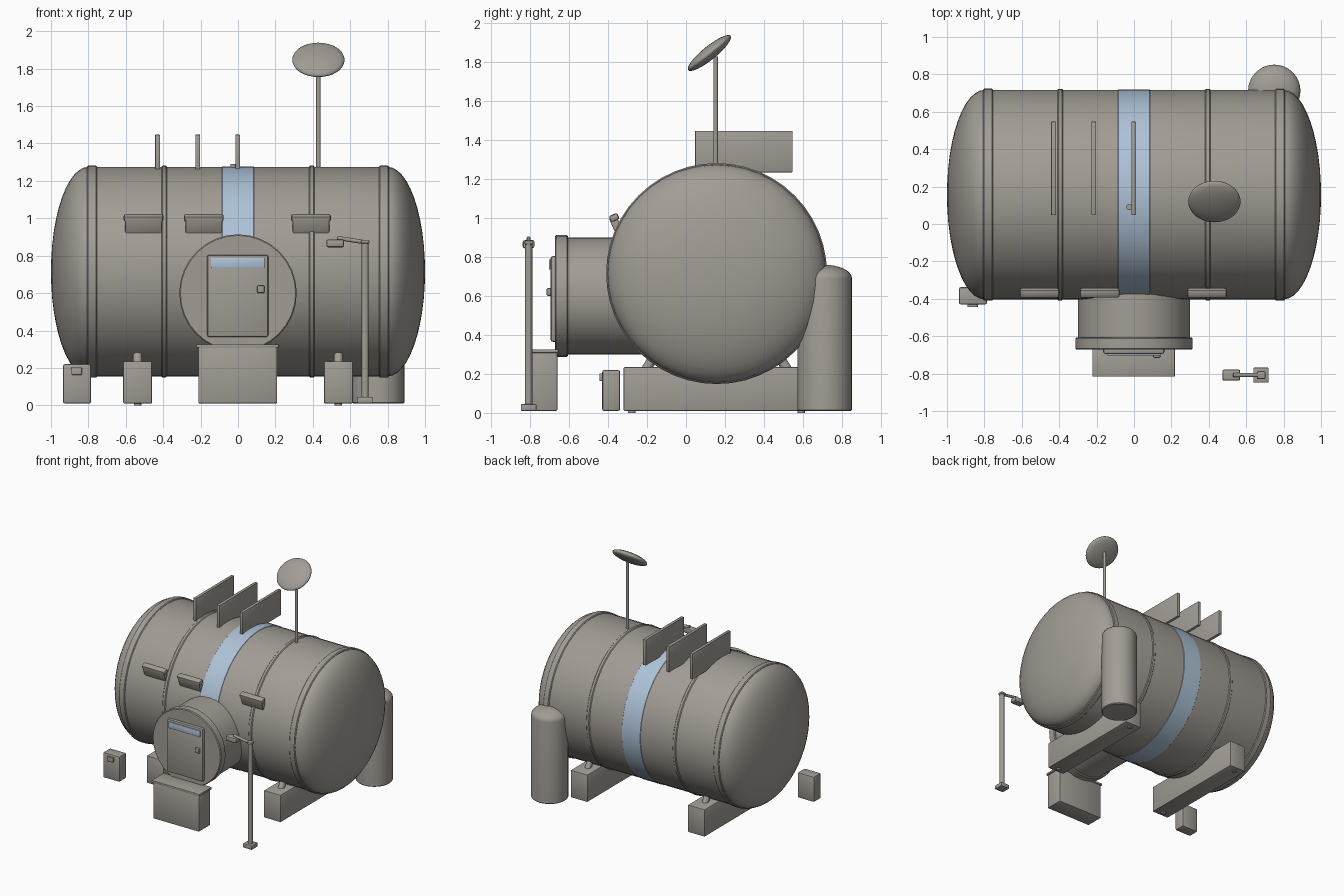
import bpy, bmesh, math
from mathutils import Vector, Matrix

if "Cube" in bpy.data.objects:
    bpy.data.objects.remove(bpy.data.objects["Cube"])


def material(name, rgb):
    m = bpy.data.materials.new(name)
    m.diffuse_color = (*rgb, 1)
    m.use_nodes = True
    m.node_tree.nodes["Principled BSDF"].inputs["Base Color"].default_value = m.diffuse_color
    return m


GREY = material("warm grey metal", (0.36, 0.335, 0.30))
BLUE = material("pale blue", (0.42, 0.54, 0.68))
AXIS = {"X": Vector((1, 0, 0)), "Y": Vector((0, 1, 0)), "Z": Vector((0, 0, 1))}


def finish(name, bm, mat, smooth=35):
    bmesh.ops.recalc_face_normals(bm, faces=bm.faces)
    me = bpy.data.meshes.new(name)
    bm.to_mesh(me)
    bm.free()
    me.materials.append(mat)
    ob = bpy.data.objects.new(name, me)
    bpy.context.collection.objects.link(ob)
    bpy.ops.object.select_all(action="DESELECT")
    ob.select_set(True)
    bpy.context.view_layer.objects.active = ob
    bpy.ops.object.shade_smooth_by_angle(angle=math.radians(smooth))
    return ob


def box(name, x, y, z, mat=GREY, bevel=0.006, tilt=0):
    """Box from (min, max) ranges, optionally tilted about its own x axis."""
    c = Vector([(a + b) / 2 for a, b in (x, y, z)])
    size = [b - a for a, b in (x, y, z)]
    bm = bmesh.new()
    bmesh.ops.create_cube(bm, size=1, matrix=Matrix.Translation(c)
                          @ Matrix.Rotation(math.radians(tilt), 4, "X")
                          @ Matrix.Diagonal((*size, 1)))
    if bevel:
        bmesh.ops.bevel(bm, geom=bm.edges[:], offset=bevel, segments=2,
                        profile=0.5, affect="EDGES")
    return finish(name, bm, mat)


def lathe(name, profile, origin, axis="Z", sides=48, mat=GREY):
    """Revolve (radius, distance along axis) points about an axis."""
    rot = AXIS["Z"].rotation_difference(AXIS[axis]).to_matrix()
    bm = bmesh.new()
    vs = [bm.verts.new(Vector(origin) + rot @ Vector((r, 0, h))) for r, h in profile]
    es = [bm.edges.new(p) for p in zip(vs, vs[1:])]
    bmesh.ops.spin(bm, geom=vs + es, cent=origin, axis=AXIS[axis],
                   angle=math.tau, steps=sides)
    bmesh.ops.remove_doubles(bm, verts=bm.verts, dist=1e-5)
    return finish(name, bm, mat)


def rod(name, a, b, r, sides=16):
    a, b = Vector(a), Vector(b)
    bm = bmesh.new()
    m = Matrix.Translation((a + b) / 2) @ AXIS["Z"].rotation_difference(b - a).to_matrix().to_4x4()
    bmesh.ops.create_cone(bm, cap_ends=True, segments=sides, radius1=r, radius2=r,
                          depth=(b - a).length, matrix=m)
    return finish(name, bm, GREY)


def band(name, x, half, inner, outer, mat=GREY, soft=0.006):
    prof = [(inner, -half), (outer - soft, -half), (outer, soft - half),
            (outer, half - soft), (outer - soft, half), (inner, half)]
    return lathe(name, prof, (x, CY, CZ), "X", 48, mat)


# Main pressure hull with domed ends
CY, CZ, R = 0.157, 0.715, 0.56
dome = [(R * math.sin(t), 0.8 + 0.2 * math.cos(t))
        for t in [i * math.pi / 24 for i in range(13)]]
lathe("hull", [(r, -h) for r, h in dome] + dome[::-1], (0, CY, CZ), "X")

# Hull rings and blue stripe
for s, side in ((-1, "left"), (1, "right")):
    band(side + "_end_ring", s * 0.78, 0.027, 0.54, 0.567)
    band(side + "_thin_ring", s * 0.395, 0.015, 0.54, 0.566)
band("blue_stripe", 0, 0.085, 0.54, 0.563, BLUE, 0.002)

# Support skids, struts and foot studs
for s, side in ((-1, "left"), (1, "right")):
    cx = s * 0.537
    box(side + "_skid", (cx - 0.077, cx + 0.077), (-0.32, 0.634), (0.01, 0.235))
    for t, end in ((-1, "front"), (1, "back")):
        rod(f"{side}_{end}_strut", (cx, CY + t * 0.37, 0.21),
            (cx, CY + t * 0.29, 0.34), 0.025)
        rod(f"{side}_{end}_foot_stud", (cx, CY + t * 0.435, 0),
            (cx, CY + t * 0.435, 0.02), 0.02)

# Airlock tunnel and flange
lathe("airlock_tunnel", [(0, 0), (0.3, 0), (0.3, 0.4), (0, 0.4)], (0, -0.62, 0.6), "Y", 32)
lathe("airlock_flange", [(0, 0), (0.308, 0), (0.314, 0.006), (0.314, 0.06),
                         (0.308, 0.066), (0, 0.066)], (0, -0.672, 0.6), "Y", 32)

# Door with window and handle
box("door", (-0.165, 0.162), (-0.695, -0.66), (0.365, 0.805), bevel=0.012)
box("door_window", (-0.145, 0.143), (-0.704, -0.695), (0.735, 0.787), BLUE, 0.002)
box("door_handle", (0.102, 0.142), (-0.716, -0.69), (0.6, 0.641), bevel=0.008)

# Entrance step
box("step_block", (-0.212, 0.209), (-0.81, -0.66), (0.01, 0.312))
box("step_tread", (-0.222, 0.219), (-0.816, -0.655), (0.308, 0.326), bevel=0.004)

# Hooded wall lamps
for i, x in enumerate((-0.505, -0.183, 0.39), 1):
    box(f"wall_lamp_body_{i}", (x - 0.098, x + 0.098), (-0.375, -0.335), (0.9, 1.01), tilt=23)
    box(f"wall_lamp_hood_{i}", (x - 0.106, x + 0.106), (-0.393, -0.345), (0.984, 1.02),
        bevel=0.012, tilt=23)

# Roof fins
for i, x in enumerate((-0.43, -0.215, -0.002), 1):
    box(f"roof_fin_{i}", (x - 0.0125, x + 0.0125), (0.047, 0.547), (1.235, 1.447), bevel=0.002)
rod("roof_stud", (-0.025, 0.09, 1.24), (-0.025, 0.09, 1.29), 0.016)

# Mast and tilted dish
rod("mast", (0.43, 0.152, 1.22), (0.43, 0.152, 1.83), 0.012)
bm = bmesh.new()
bmesh.ops.create_uvsphere(bm, u_segments=32, v_segments=16, radius=1,
                          matrix=Matrix.Translation((0.43, 0.12, 1.847))
                          @ Matrix.Rotation(math.radians(39), 4, "X")
                          @ Matrix.Diagonal((0.14, 0.14, 0.035, 1)))
finish("dish", bm, GREY, 60)

# Storage tank at the back
cap = [(0.14 * math.cos(t), 0.69 + 0.07 * math.sin(t))
       for t in [i * math.pi / 16 for i in range(9)]]
lathe("storage_tank", [(0, 0.01), (0.134, 0.01), (0.14, 0.016)] + cap, (0.75, 0.712, 0), "Z", 32)

# Equipment box
box("equipment_box", (-0.936, -0.785), (-0.43, -0.338), (0.01, 0.22), bevel=0.01)
box("equipment_box_panel", (-0.89, -0.835), (-0.445, -0.425), (0.163, 0.202), bevel=0.003)

# Lamp post
LY = -0.808
box("post_base", (0.638, 0.72), (LY - 0.04, LY + 0.04), (0.01, 0.045))
rod("post", (0.68, LY, 0.03), (0.68, LY, 0.875), 0.019)
box("post_cap", (0.658, 0.702), (LY - 0.021, LY + 0.021), (0.865, 0.885))
rod("post_arm", (0.68, LY, 0.872), (0.53, LY, 0.895), 0.011)
box("post_lamp", (0.472, 0.568), (LY - 0.03, LY + 0.03), (0.845, 0.887), bevel=0.01)
